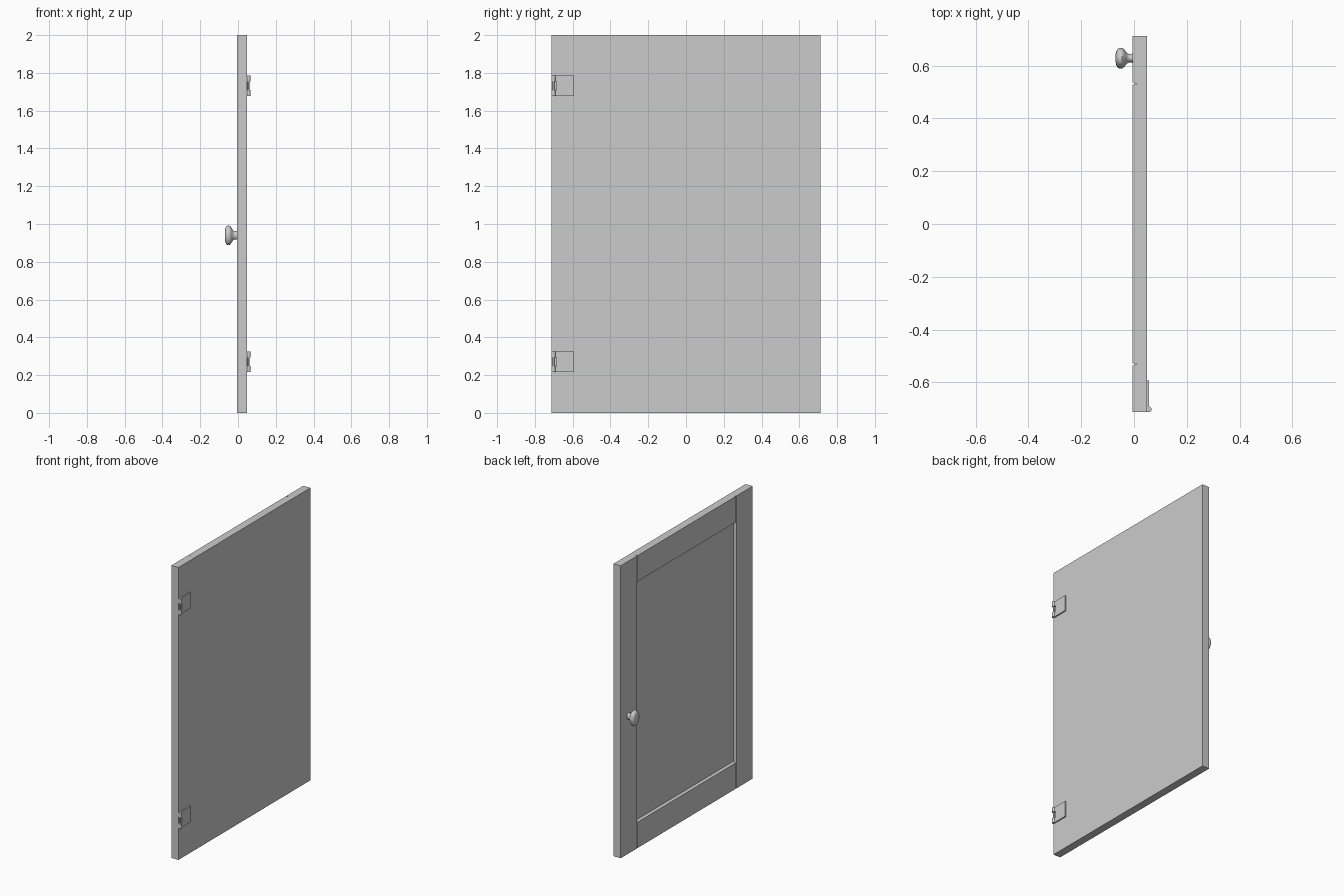
import bpy, bmesh, math
from mathutils import Matrix, Vector

if "Cube" in bpy.data.objects:
    bpy.data.objects.remove(bpy.data.objects["Cube"], do_unlink=True)

grey = bpy.data.materials.new("light_grey")
grey.use_nodes = True
grey.diffuse_color = (0.6, 0.6, 0.6, 1)
grey.node_tree.nodes["Principled BSDF"].inputs["Base Color"].default_value = (0.6, 0.6, 0.6, 1)

FRONT, BACK = -0.005, 0.0485
HALF_W, HEIGHT = 0.713, 2.0
FRAME, DEPTH, CHAMFER = 0.177, 0.017, 0.007


def finish(name, bm):
    bmesh.ops.recalc_face_normals(bm, faces=bm.faces)
    mesh = bpy.data.meshes.new(name)
    bm.to_mesh(mesh)
    bm.free()
    mesh.materials.append(grey)
    obj = bpy.data.objects.new(name, mesh)
    bpy.context.collection.objects.link(obj)
    return obj


def prism(name, outline, direction):
    """Extrude a flat outline along a direction."""
    bm = bmesh.new()
    face = bm.faces.new([bm.verts.new(p) for p in outline])
    new = bmesh.ops.extrude_face_region(bm, geom=[face])["geom"]
    bmesh.ops.translate(bm, vec=direction,
                        verts=[v for v in new if isinstance(v, bmesh.types.BMVert)])
    return finish(name, bm)


def rect(x, half_y, half_z):
    mid = HEIGHT / 2
    return [(x, y * half_y, mid + z * half_z)
            for y, z in ((-1, -1), (1, -1), (1, 1), (-1, 1))]


def smooth(obj):
    bpy.ops.object.select_all(action="DESELECT")
    obj.select_set(True)
    bpy.context.view_layer.objects.active = obj
    bpy.ops.object.shade_smooth_by_angle(angle=math.radians(35))


def cut(target, cutter):
    mod = target.modifiers.new("cut", "BOOLEAN")
    mod.operation, mod.solver, mod.object = "DIFFERENCE", "EXACT", cutter
    bpy.context.view_layer.objects.active = target
    bpy.ops.object.modifier_apply(modifier=mod.name)
    bpy.data.objects.remove(cutter, do_unlink=True)


# Door slab
door = prism("door", rect(FRONT, HALF_W, HEIGHT / 2), (BACK - FRONT, 0, 0))

# Recessed centre panel with sloping frame edges
inner_y = HALF_W - FRAME
inner_z = HEIGHT / 2 - FRAME
bm = bmesh.new()
rings = []
for t in (-1, 1):
    ring = rect(FRONT + t * DEPTH, inner_y - t * CHAMFER, inner_z - t * CHAMFER)
    rings.append([bm.verts.new(p) for p in ring])
bm.faces.new(rings[0])
bm.faces.new(rings[1])
for i in range(4):
    j = (i + 1) % 4
    bm.faces.new((rings[0][i], rings[0][j], rings[1][j], rings[1][i]))
cut(door, finish("panel_cutter", bm))

# Full-height grooves where the stiles meet the rails
for side in (-1, 1):
    base = side * (inner_y - CHAMFER)
    outline = [(FRONT + DEPTH, base, -0.1),
               (FRONT - DEPTH, base, -0.1),
               (FRONT - DEPTH, base + side * 2 * CHAMFER, -0.1)]
    cut(door, prism("groove_cutter", outline, (0, 0, HEIGHT + 0.2)))

# Oval knob: turned profile of (position along x, radius)
profile = [(-0.070, 0), (-0.069, 0.5), (-0.066, 0.75), (-0.061, 0.92),
           (-0.054, 1), (-0.046, 1), (-0.039, 0.9), (-0.033, 0.72),
           (-0.026, 0.5), (-0.019, 0.42), (-0.010, 0.42), (0.0, 0.5)]
bm = bmesh.new()
verts = [bm.verts.new((x, 0, r)) for x, r in profile]
edges = [bm.edges.new(pair) for pair in zip(verts, verts[1:])]
bmesh.ops.spin(bm, geom=verts + edges, axis=(1, 0, 0), cent=(0, 0, 0),
               angle=math.tau, steps=32)
bmesh.ops.remove_doubles(bm, verts=bm.verts, dist=0.0001)
bm.transform(Matrix.Translation((0, 0.628, 0.94)) @ Matrix.Diagonal((1, 0.039, 0.052, 1)))
smooth(finish("knob", bm))


def cylinder(name, radius, height, centre):
    bm = bmesh.new()
    bmesh.ops.create_cone(bm, cap_ends=True, segments=20, radius1=radius,
                          radius2=radius, depth=height,
                          matrix=Matrix.Translation(Vector(centre)))
    smooth(finish(name, bm))


# Hinges: notched leaf, two knuckles and a pin
for label, z in (("lower", 0.27), ("upper", 1.732)):
    h, gap = 0.054, 0.022
    outline = [(-0.593, -h), (-0.593, h), (-0.702, h), (-0.702, gap),
               (-0.685, gap), (-0.685, -gap), (-0.702, -gap), (-0.702, -h)]
    prism(label + "_hinge_leaf", [(BACK, y, z + dz) for y, dz in outline], (0.0085, 0, 0))
    for end, s in (("bottom", -1), ("top", 1)):
        cylinder(f"{label}_hinge_{end}_knuckle", 0.011, h - gap,
                 (0.0555, -0.702, z + s * (h + gap) / 2))
    cylinder(label + "_hinge_pin", 0.005, 2 * h - 0.002, (0.0555, -0.702, z))
